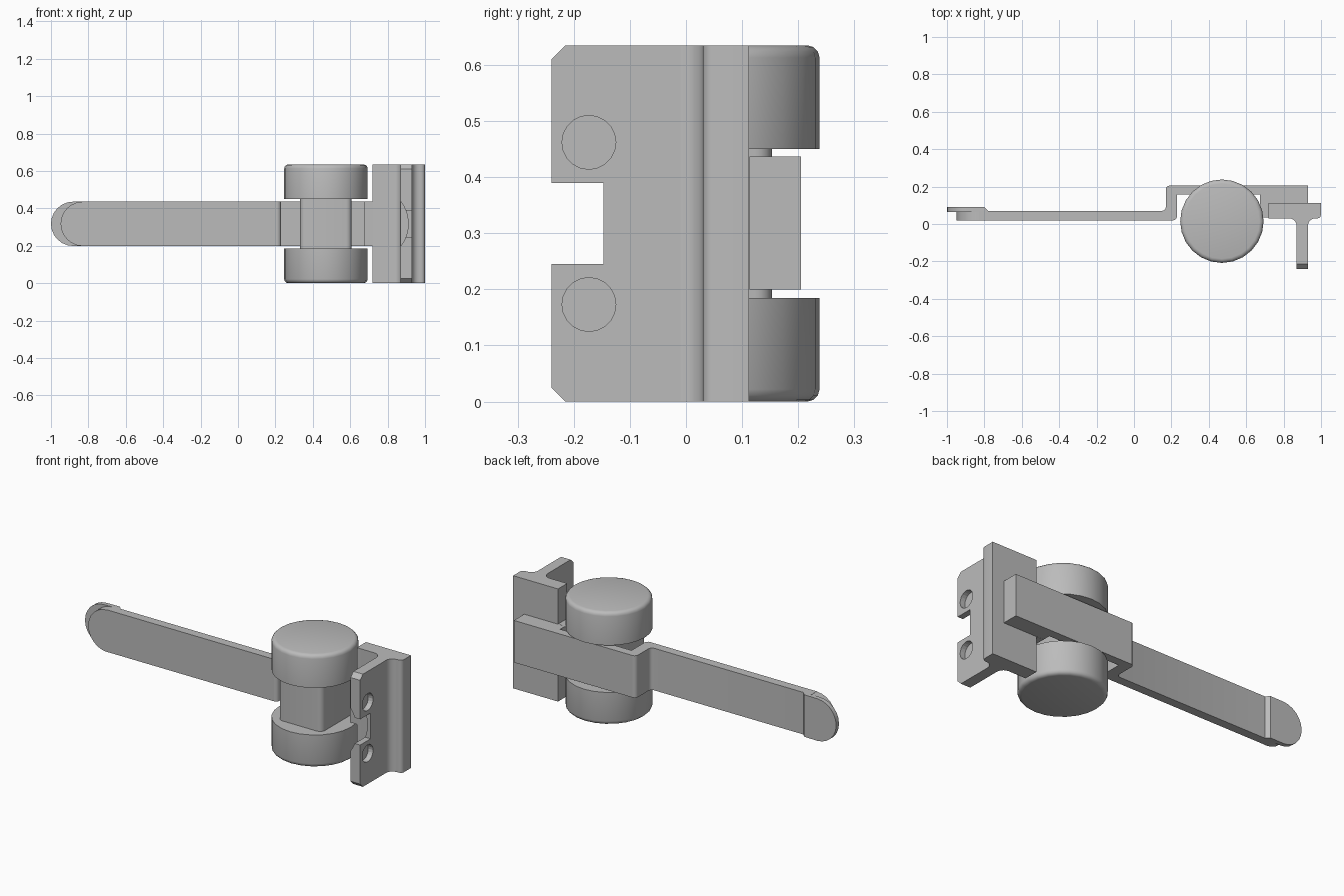
import bpy, bmesh, math
from mathutils import Vector, Matrix

cube = bpy.data.objects.get("Cube")
if cube:
    bpy.data.objects.remove(cube, do_unlink=True)

metal = bpy.data.materials.new("grey metal")
metal.use_nodes = True
GREY = (0.5, 0.5, 0.5, 1)
metal.diffuse_color = GREY
metal.node_tree.nodes["Principled BSDF"].inputs["Base Color"].default_value = GREY

HEIGHT, MID = 0.635, 0.3175
ARM_LOW, ARM_HIGH = 0.2, 0.437
HUB = Vector((0.47, 0.015, 0))


def finish(bm, name, smooth=True):
    bmesh.ops.recalc_face_normals(bm, faces=bm.faces)
    mesh = bpy.data.meshes.new(name)
    bm.to_mesh(mesh)
    bm.free()
    obj = bpy.data.objects.new(name, mesh)
    bpy.context.collection.objects.link(obj)
    mesh.materials.append(metal)
    if smooth:
        bpy.ops.object.select_all(action="DESELECT")
        obj.select_set(True)
        bpy.context.view_layer.objects.active = obj
        bpy.ops.object.shade_smooth_by_angle(angle=math.radians(35))
    return obj


def prism(name, points, axis, low, high):
    """Extrude a flat outline along an axis from low to high."""
    place = {"x": lambda a, b: (low, a, b), "y": lambda a, b: (a, low, b),
             "z": lambda a, b: (a, b, low)}[axis]
    bm = bmesh.new()
    face = bm.faces.new([bm.verts.new(place(*p)) for p in points])
    grown = bmesh.ops.extrude_face_region(bm, geom=[face])["geom"]
    shift = Vector([high - low if axis == c else 0 for c in "xyz"])
    bmesh.ops.translate(bm, vec=shift, verts=[g for g in grown if isinstance(g, bmesh.types.BMVert)])
    return finish(bm, name)


def arc(cx, cy, r, start, end, steps=5):
    return [(cx + r * math.cos(math.radians(start + (end - start) * i / steps)),
             cy + r * math.sin(math.radians(start + (end - start) * i / steps)))
            for i in range(steps + 1)]


def cut(target, center, radius, depth, axis, sides):
    """Carve a round hole into the target."""
    bm = bmesh.new()
    turn = Matrix.Rotation(math.pi / 2, 4, "Y" if axis == "x" else "X")
    bmesh.ops.create_cone(bm, cap_ends=True, segments=sides, radius1=radius, radius2=radius,
                          depth=depth, matrix=Matrix.Translation(center) @ turn)
    cutter = finish(bm, "cutter", False)
    cutter.hide_render = True
    mod = target.modifiers.new("cut", "BOOLEAN")
    mod.operation, mod.solver, mod.object = "DIFFERENCE", "EXACT", cutter
    bpy.context.view_layer.objects.active = target
    bpy.ops.object.modifier_apply(modifier=mod.name)
    bpy.data.objects.remove(cutter, do_unlink=True)


# Two drums with rounded outer rims
for name, low, rim in (("lower_drum", 0, 0), ("upper_drum", 0.45, HEIGHT)):
    bm = bmesh.new()
    center = HUB + Vector((0, 0, low + 0.0925))
    bmesh.ops.create_cone(bm, cap_ends=True, segments=24, radius1=0.223, radius2=0.223,
                          depth=0.185, matrix=Matrix.Translation(center))
    edges = [e for e in bm.edges if all(abs(v.co.z - rim) < 0.001 for v in e.verts)]
    bmesh.ops.bevel(bm, geom=edges, offset=0.022, segments=3, profile=0.5, affect="EDGES")
    finish(bm, name)

# Square hub with rounded corners between the drums
half, r = 0.138, 0.03
outline = []
for sx, sy, a in ((1, 1, 0), (-1, 1, 90), (-1, -1, 180), (1, -1, 270)):
    outline += arc(HUB.x + sx * (half - r), HUB.y + sy * (half - r), r, a, a + 90, 4)
prism("hub", outline, "z", 0.18, 0.455)

# Cranked arm: thick clamp end, thin strap behind the hub, thin handle
prism("arm", [(0.93, 0.205), (0.19, 0.205)] + arc(0.19, 0.185, 0.02, 90, 180, 3)
      + arc(0.15, 0.09, 0.02, 0, -90, 3) + [(-0.83, 0.07), (-0.83, 0.02), (0.21, 0.02)]
      + arc(0.21, 0.04, 0.02, -90, 0, 3) + [(0.23, 0.157), (0.675, 0.157), (0.675, 0.113), (0.93, 0.113)],
      "z", ARM_LOW, ARM_HIGH)
r = (ARM_HIGH - ARM_LOW) / 2
prism("handle_end", [(-0.82, ARM_HIGH)] + arc(-0.83, MID, r, 90, 270, 12)
      + [(-0.82, ARM_LOW)], "y", 0.02, 0.07)
prism("handle_tab", [(-0.8, ARM_HIGH)] + arc(-1 + r, MID, r, 90, 270, 12)
      + [(-0.8, ARM_LOW)], "y", 0.065, 0.09)
prism("tab_ramp", [(-0.8, 0.065), (-0.8, 0.09), (-0.78, 0.069), (-0.78, 0.065)],
      "z", ARM_LOW, ARM_HIGH)

# Bracket flange with fillets that run into the web
prism("bracket_flange", [(0.72, 0.112), (0.72, 0.03)] + arc(0.83, -0.01, 0.04, 90, 0)
      + arc(0.97, -0.01, 0.04, 180, 90) + arc(0.98, 0.05, 0.02, -90, 0, 3) + [(1, 0.112)],
      "z", 0, HEIGHT)
prism("flange_tongue", [(0.675, 0.035), (0.73, 0.035), (0.73, 0.112), (0.675, 0.112)],
      "z", ARM_LOW, ARM_HIGH)

# Bracket web with clipped corners and a notch
lower = [(0.05, 0), (-0.215, 0), (-0.24, 0.025), (-0.24, 0.245), (-0.147, 0.245)]
upper = [(y, HEIGHT - z) for y, z in reversed(lower)]
web = prism("bracket_web", lower + upper, "x", 0.87, 0.93)

# Screw recesses and the scallop on the inner side
for z in (0.173, HEIGHT - 0.173):
    cut(web, Vector((0.93, -0.173, z)), 0.048, 0.06, "x", 20)
cut(web, Vector((0.71, -0.16, MID)), 0.2, 0.3, "y", 48)
